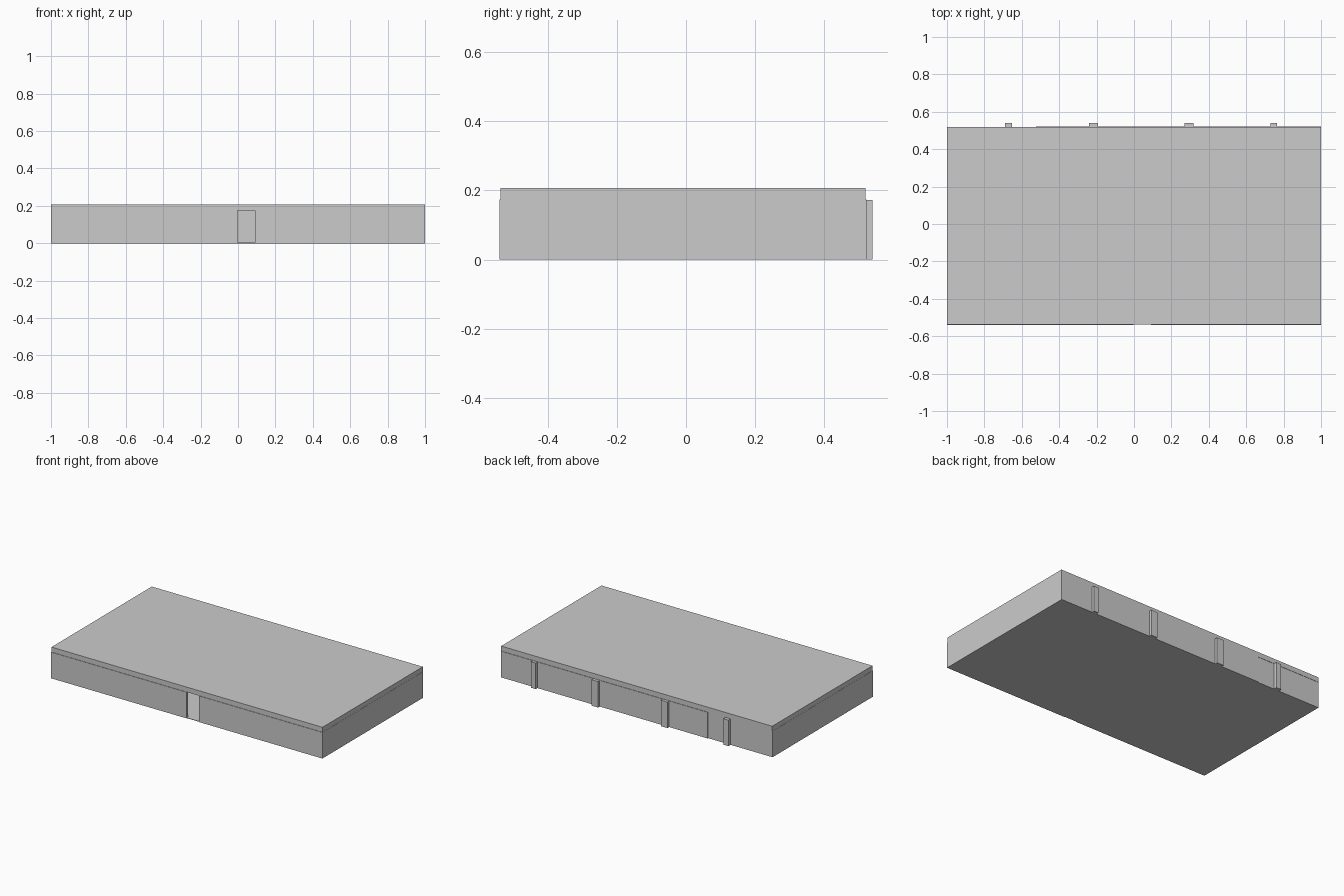
import bpy

if "Cube" in bpy.data.objects:
    bpy.data.objects.remove(bpy.data.objects["Cube"])


def box(name, x0, x1, y0, y1, z0, z1):
    """Axis-aligned box from its limits."""
    bpy.ops.mesh.primitive_cube_add(
        size=1, location=((x0 + x1) / 2, (y0 + y1) / 2, (z0 + z1) / 2))
    obj = bpy.context.object
    obj.name = name
    obj.scale = (x1 - x0, y1 - y0, z1 - z0)
    bpy.ops.object.transform_apply(location=False, rotation=False, scale=True)
    return obj


WALL_TOP = 0.174
THICK = 0.016
FRONT, BACK = -0.54, 0.522

# floor plate and flat roof slab
box("floor", -0.998, 0.998, FRONT + 0.003, BACK - 0.006, 0, 0.003)
box("roof", -0.999, 0.999, FRONT + 0.003, BACK - 0.003, WALL_TOP, 0.207)

# front wall, split by the full-height doorway
box("front_wall_left", -1, -0.003, FRONT, FRONT + THICK, 0, WALL_TOP)
box("front_wall_right", 0.09, 1, FRONT, FRONT + THICK, 0, WALL_TOP)

# side walls
for name, x in (("left_wall", -1), ("right_wall", 1 - THICK)):
    box(name, x, x + THICK, FRONT + THICK, BACK - THICK - 0.005, 0, WALL_TOP)

# back wall in two lengths with a shallow step between them
box("back_wall_long", -0.525, 1, BACK - THICK - 0.005, BACK, 0, WALL_TOP)
box("back_wall_short", -1, -0.525, BACK - THICK - 0.005, BACK - 0.005, 0, WALL_TOP)

# pilasters along the back wall
for i, (x, w) in enumerate(((-0.672, 0.038), (-0.217, 0.048),
                            (0.295, 0.048), (0.747, 0.034))):
    box(f"pilaster_{i + 1}", x - w / 2, x + w / 2, BACK - 0.012, 0.54, 0, WALL_TOP - 0.001)
